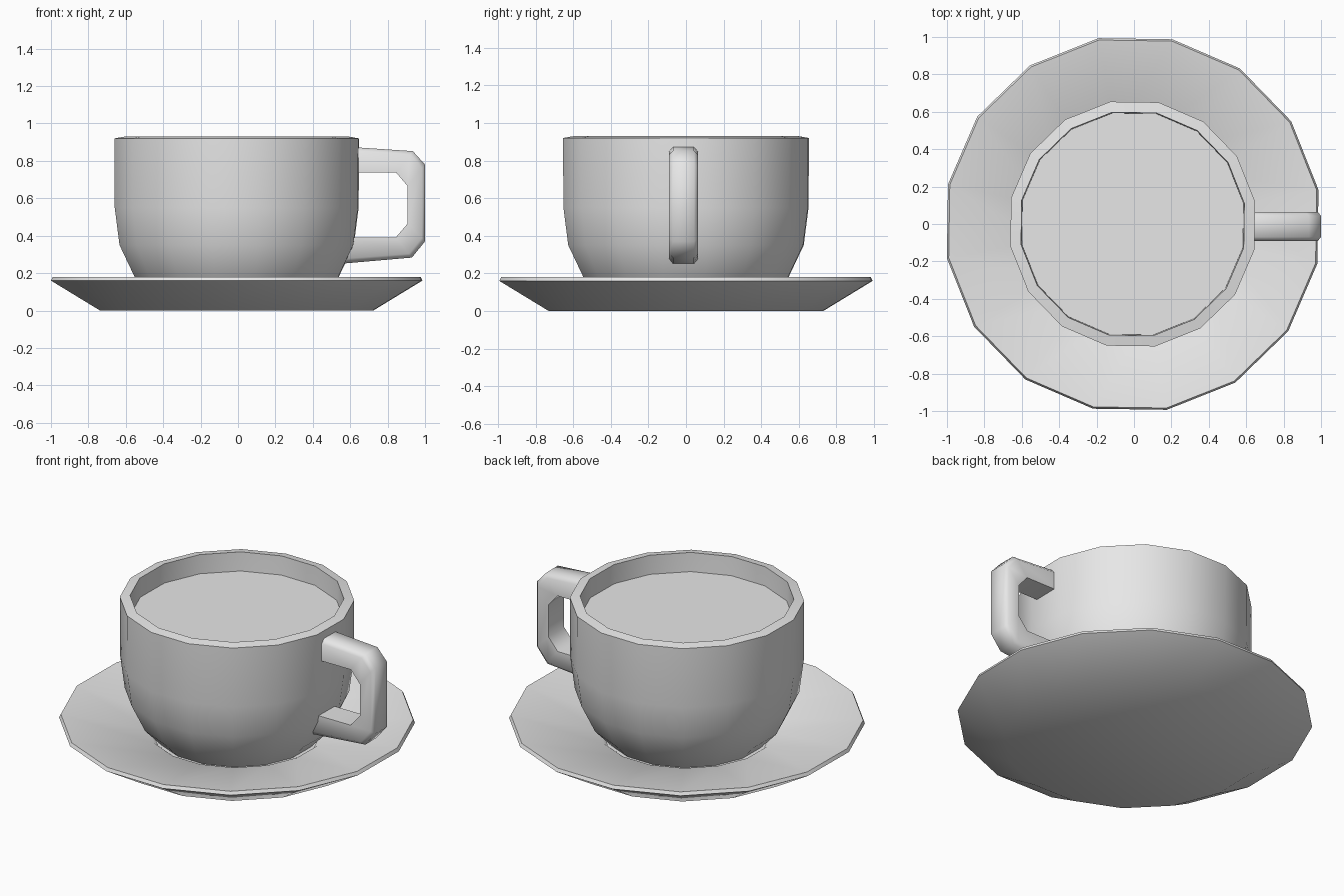
import bpy, bmesh, math
from mathutils import Vector

cube = bpy.data.objects.get("Cube")
if cube:
    bpy.data.objects.remove(cube, do_unlink=True)

SIDES = 16
PHASE = math.radians(10.4)
CENTRE_X = -0.007

grey = bpy.data.materials.new("plain_grey")
grey.use_nodes = True
grey.diffuse_color = (0.8, 0.8, 0.8, 1)
grey.node_tree.nodes["Principled BSDF"].inputs["Base Color"].default_value = (0.8, 0.8, 0.8, 1)


def finish(name, bm, angle):
    """Turn a bmesh into a shaded, coloured object."""
    bmesh.ops.recalc_face_normals(bm, faces=bm.faces)
    mesh = bpy.data.meshes.new(name)
    bm.to_mesh(mesh)
    bm.free()
    mesh.materials.append(grey)
    obj = bpy.data.objects.new(name, mesh)
    bpy.context.collection.objects.link(obj)
    bpy.ops.object.select_all(action="DESELECT")
    obj.select_set(True)
    bpy.context.view_layer.objects.active = obj
    bpy.ops.object.shade_smooth_by_angle(angle=math.radians(angle))
    return obj


def skin(bm, rings):
    """Bridge closed rings of equal size and cap both ends."""
    for a, b in zip(rings, rings[1:]):
        n = len(a)
        for i in range(n):
            j = (i + 1) % n
            bm.faces.new((a[i], a[j], b[j], b[i]))
    bm.faces.new(rings[0])
    bm.faces.new(rings[-1])


def lathe(name, profile, angle=35):
    """Spin a (radius, height) profile into a faceted round part."""
    bm = bmesh.new()
    turns = [PHASE + math.tau * i / SIDES for i in range(SIDES)]
    skin(bm, [[bm.verts.new((CENTRE_X + r * math.cos(t), r * math.sin(t), z))
               for t in turns] for r, z in profile])
    return finish(name, bm, angle)


# Saucer: flat base, flared underside, thin rim, shallow dish with a well
lathe("saucer", [(0.743, 0), (1.01, 0.16), (1.0, 0.18), (0.5, 0.095), (0.48, 0.08)])

# Cup: rounded outside, rim, inner wall and floor
lathe("cup", [(0.46, 0.08), (0.555, 0.18), (0.637, 0.35), (0.663, 0.55), (0.665, 0.92),
              (0.607, 0.93), (0.596, 0.55), (0.57, 0.36), (0.47, 0.17)])

# Drink: flat surface just below the rim
lathe("drink", [(0.595, 0.79), (0.603, 0.812)])

# Handle: squared loop, chamfered along its outer edges
outer = [(0.62, 0.873), (0.935, 0.852), (1.0, 0.78), (1.0, 0.37), (0.93, 0.283), (0.55, 0.25)]
inner = [(0.62, 0.738), (0.845, 0.738), (0.907, 0.665), (0.907, 0.465), (0.843, 0.39), (0.6, 0.39)]
HALF, CHAMFER, MID_Y = 0.078, 0.022, -0.013

bm = bmesh.new()
rings = []
for o, i in zip(outer, inner):
    o, i = Vector(o), Vector(i)
    inset = o.lerp(i, 0.19)
    half_ring = [(i, HALF), (inset, HALF), (o, HALF - CHAMFER)]
    section = half_ring + [(p, -w) for p, w in reversed(half_ring)]
    rings.append([bm.verts.new((p.x, MID_Y + w, p.y)) for p, w in section])
skin(bm, rings)
finish("handle", bm, 50)
